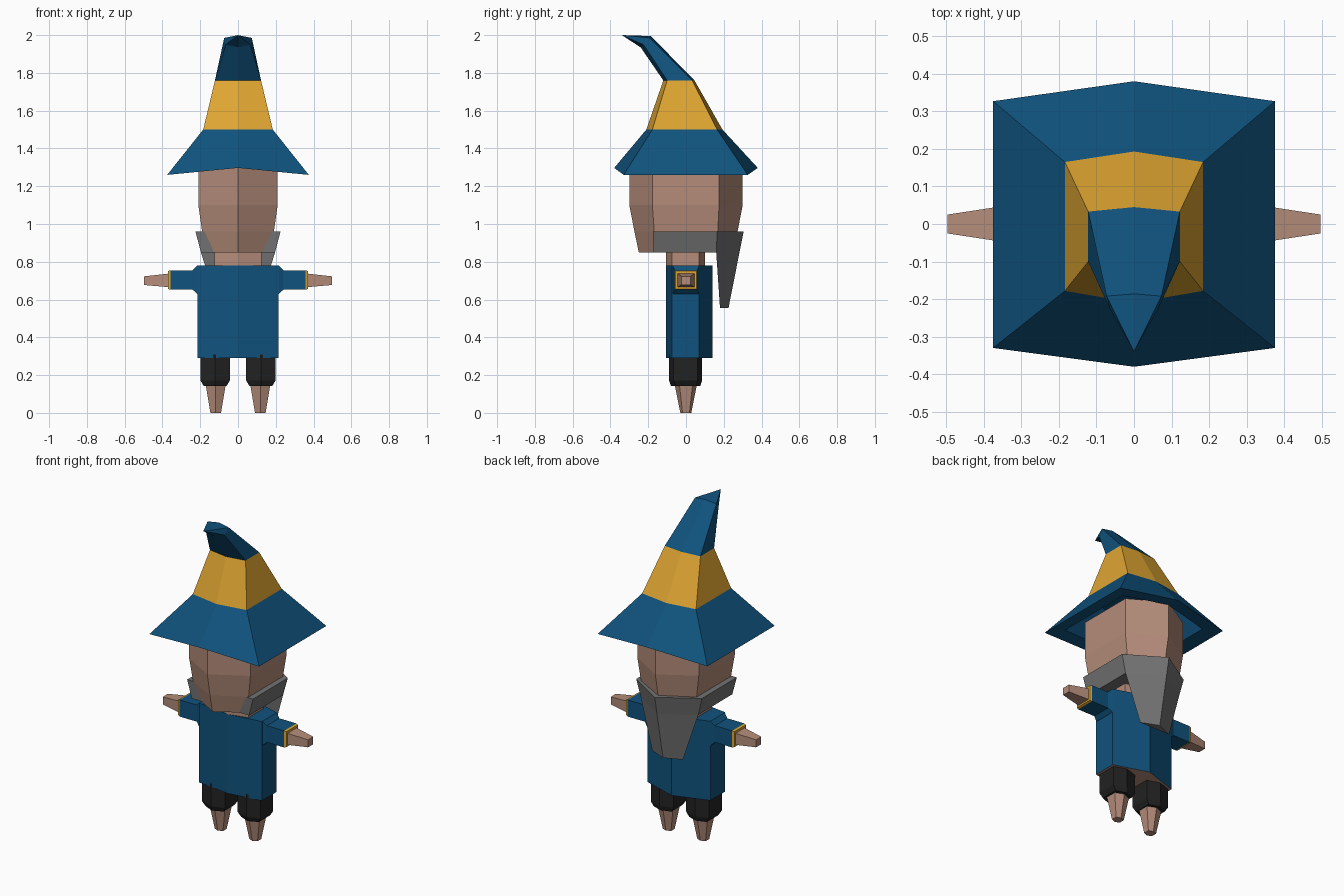
import bpy, bmesh
from mathutils import Vector

if "Cube" in bpy.data.objects:
    bpy.data.objects.remove(bpy.data.objects["Cube"])


def material(name, rgb):
    m = bpy.data.materials.new(name)
    m.diffuse_color = (*rgb, 1)
    m.use_nodes = True
    m.node_tree.nodes["Principled BSDF"].inputs["Base Color"].default_value = m.diffuse_color
    return m


BLUE = material("blue cloth", (0.005, 0.085, 0.205))
YELLOW = material("yellow trim", (0.74, 0.38, 0.032))
SKIN = material("skin", (0.46, 0.265, 0.195))
GREY = material("grey hair", (0.17, 0.17, 0.17))
BLACK = material("black cloth", (0.016, 0.016, 0.016))


def hexa(w, fc, fm, bc, bm, z, lift=0.0, cx=0.0):
    """Six-sided ring: half width, front corner/middle y, back corner/middle y, height."""
    return [(cx - w, fc, z), (cx, fm, z + lift), (cx + w, fc, z),
            (cx + w, bc, z), (cx, bm, z + lift), (cx - w, bc, z)]


def box_ring(x, hy, z0, z1):
    """Four-sided ring across the x axis."""
    return [(x, -hy, z0), (x, hy, z0), (x, hy, z1), (x, -hy, z1)]


def loft(name, rings, mats, bands=None, first=0, last=0, flip=False):
    """Skin between rings; bands gives the material slot of each segment."""
    bm = bmesh.new()
    s = -1 if flip else 1
    vs = [[bm.verts.new((s * p[0], p[1], p[2])) for p in r] for r in rings]
    n = len(rings[0])
    for i in range(len(rings) - 1):
        for k in range(n):
            f = bm.faces.new((vs[i][k], vs[i][(k + 1) % n],
                              vs[i + 1][(k + 1) % n], vs[i + 1][k]))
            f.material_index = bands[i] if bands else 0
    bm.faces.new(vs[0]).material_index = first
    if len({tuple(p) for p in rings[-1]}) > 2:
        bm.faces.new(vs[-1]).material_index = last
    bmesh.ops.remove_doubles(bm, verts=bm.verts, dist=0.0005)
    bmesh.ops.recalc_face_normals(bm, faces=bm.faces)
    me = bpy.data.meshes.new(name)
    bm.to_mesh(me)
    bm.free()
    for m in mats:
        me.materials.append(m)
    ob = bpy.data.objects.new(name, me)
    bpy.context.collection.objects.link(ob)
    return ob


# Pointed hat: hollow underside, brim, yellow band, tip bent to the front
brim = hexa(0.375, -0.33, -0.38, 0.327, 0.38, 1.26, 0.037)
bend = [(-0.065, -0.225, 1.95), (0, -0.24, 1.935), (0.065, -0.225, 1.95),
        (0.073, -0.192, 1.985), (0, -0.186, 1.995), (-0.073, -0.192, 1.985)]
loft("hat", [
    hexa(0.175, -0.17, -0.2, 0.155, 0.18, 1.47),
    hexa(0.29, -0.255, -0.3, 0.25, 0.295, 1.275, 0.03),
    brim,
    hexa(0.184, -0.178, -0.21, 0.165, 0.193, 1.5),
    hexa(0.122, -0.1, -0.12, 0.033, 0.045, 1.76),
    bend,
    [(0, -0.34, 2.0)] * 6,
], [BLUE, YELLOW], bands=[0, 0, 0, 1, 0, 0])

# Head and neck
loft("head", [
    hexa(0.165, -0.15, -0.25, 0.15, 0.25, 0.85),
    hexa(0.19, -0.168, -0.273, 0.168, 0.273, 0.96),
    hexa(0.21, -0.178, -0.3, 0.175, 0.3, 1.1),
    hexa(0.21, -0.178, -0.3, 0.175, 0.3, 1.32),
], [SKIN])
loft("neck", [hexa(0.125, -0.075, -0.105, 0.07, 0.1, z) for z in (0.74, 0.87)], [SKIN])

# Whisker band around the jaw, and the pointed beard hanging from it
def wedge(w, y0, ym, z, side=None):
    side = y0 if side is None else side
    return [(-w, side, z), (w, side, z), (w, y0, z), (0, ym, z), (-w, y0, z)]


loft("whiskers", [wedge(0.196, 0.16, 0.283, 0.849, -0.172),
                  wedge(0.225, 0.165, 0.305, 0.96, -0.175)], [GREY])


def tri(w, y0, ym, z):
    return [(-w, y0, z), (w, y0, z), (0, ym, z)]


loft("beard", [tri(0.105, 0.18, 0.225, 0.555), tri(0.196, 0.16, 0.283, 0.849)], [GREY])

# Tunic with a skin-coloured underside
loft("tunic", [hexa(0.215, -0.075, -0.105, 0.07, 0.14, z) for z in (0.29, 0.78)],
     [BLUE, SKIN], first=1)

for side, flip in (("right", False), ("left", True)):
    # Sleeve with shoulder taper and yellow cuff
    loft(side + "_sleeve", [
        box_ring(0.2, 0.07, 0.63, 0.78),
        box_ring(0.216, 0.07, 0.63, 0.78),
        box_ring(0.24, 0.06, 0.652, 0.755),
        box_ring(0.357, 0.06, 0.652, 0.755),
        box_ring(0.37, 0.056, 0.656, 0.751),
    ], [BLUE, YELLOW], bands=[0, 0, 0, 1], last=1, flip=flip)
    # Hand
    loft(side + "_hand", [box_ring(0.36, 0.046, 0.665, 0.738),
                          box_ring(0.497, 0.025, 0.677, 0.723)], [SKIN], flip=flip)
    # Trouser leg
    loft(side + "_trouser", [
        hexa(0.06, -0.055, -0.08, 0.055, 0.075, 0.142, cx=0.121),
        hexa(0.078, -0.065, -0.09, 0.06, 0.085, 0.172, cx=0.121),
        hexa(0.078, -0.065, -0.09, 0.06, 0.085, 0.31, cx=0.121),
    ], [BLACK], flip=flip)
    # Foot
    loft(side + "_foot", [
        hexa(0.028, -0.018, -0.03, 0.018, 0.028, 0.0, cx=0.118),
        hexa(0.053, -0.035, -0.06, 0.035, 0.058, 0.15, cx=0.118),
    ], [SKIN], flip=flip)
